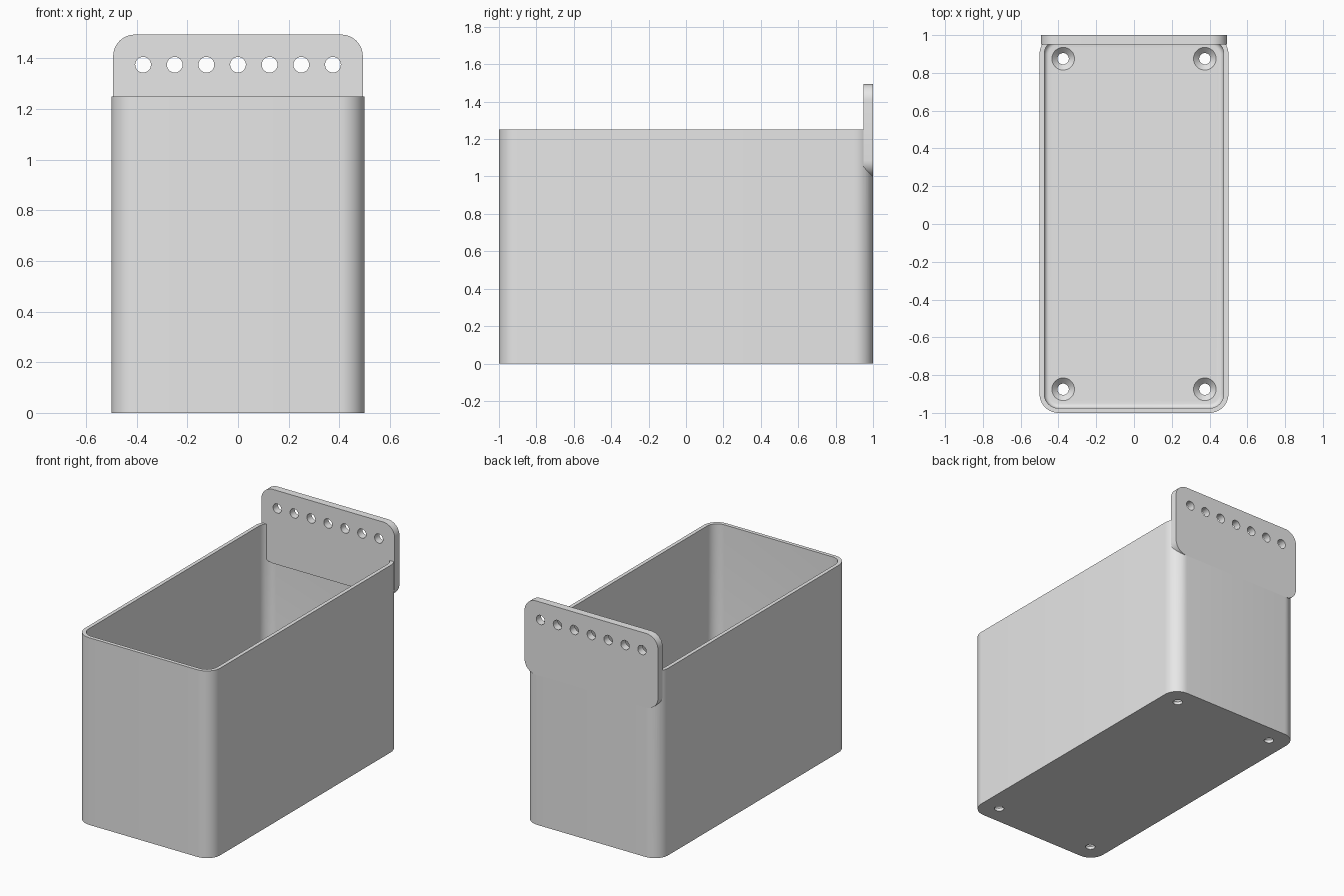
import bpy, bmesh, math
from mathutils import Vector

if "Cube" in bpy.data.objects:
    bpy.data.objects.remove(bpy.data.objects["Cube"], do_unlink=True)

grey = bpy.data.materials.new("light_grey_plastic")
grey.use_nodes = True
grey.diffuse_color = (0.8, 0.8, 0.8, 1)
grey.node_tree.nodes["Principled BSDF"].inputs["Base Color"].default_value = (0.8, 0.8, 0.8, 1)


def rounded(hx, hy, r, n=10):
    """Outline of a rounded rectangle, counter-clockwise."""
    pts = []
    for k, (sx, sy) in enumerate([(1, 1), (-1, 1), (-1, -1), (1, -1)]):
        for i in range(n + 1):
            a = (k + i / n) * math.pi / 2
            pts.append((sx * (hx - r) + r * math.cos(a), sy * (hy - r) + r * math.sin(a)))
    return pts


def circle(r, cx=0, cy=0, n=32):
    return [(cx + r * math.cos(2 * math.pi * i / n), cy + r * math.sin(2 * math.pi * i / n))
            for i in range(n)]


def flat(outline, z):
    return [Vector((x, y, z)) for x, y in outline]


def upright(outline, y):
    return [Vector((x, y, z)) for x, z in outline]


def loft(name, *solids):
    """Closed solids, each skinned through a list of rings."""
    bm = bmesh.new()
    for rings in solids:
        loops = [[bm.verts.new(p) for p in ring] for ring in rings]
        for a, b in zip(loops, loops[1:]):
            for i in range(len(a)):
                j = (i + 1) % len(a)
                bm.faces.new((a[i], a[j], b[j], b[i]))
        bm.faces.new(loops[0][::-1])
        bm.faces.new(loops[-1])
    bmesh.ops.recalc_face_normals(bm, faces=bm.faces)
    mesh = bpy.data.meshes.new(name)
    bm.to_mesh(mesh)
    bm.free()
    mesh.materials.append(grey)
    obj = bpy.data.objects.new(name, mesh)
    bpy.context.collection.objects.link(obj)
    return obj


def select(obj):
    bpy.ops.object.select_all(action="DESELECT")
    obj.select_set(True)
    bpy.context.view_layer.objects.active = obj


def cut(obj, cutter, keep=False):
    mod = obj.modifiers.new("cut", "BOOLEAN")
    mod.operation, mod.solver, mod.object = "DIFFERENCE", "EXACT", cutter
    select(obj)
    bpy.ops.object.modifier_apply(modifier=mod.name)
    if not keep:
        bpy.data.objects.remove(cutter, do_unlink=True)


HEIGHT, FLOOR, WALL, FILLET, CORNER = 1.25, 0.05, 0.025, 0.025, 0.1

# Open bin with rounded upright corners
bin_body = loft("bin_body", [flat(rounded(0.5, 1, CORNER), z) for z in (0, HEIGHT)])

# Cavity with a small fillet around the floor
rings = []
for i in range(7):
    a = i / 6 * math.pi / 2
    inset = WALL + FILLET * (1 - math.sin(a))
    rings.append(flat(rounded(0.5 - inset, 1 - inset, CORNER - inset),
                      FLOOR + FILLET * (1 - math.cos(a))))
rings.append(flat(rounded(0.5 - WALL, 1 - WALL, CORNER - WALL), HEIGHT + 0.1))
cut(bin_body, loft("cavity_cutter", rings))

# Countersunk screw holes in the floor
screw_profile = [(0.03, -0.1), (0.03, 0.02), (0.06, FLOOR), (0.06, FLOOR + 0.05)]
cut(bin_body, loft("screw_cutter", *[
    [flat(circle(r, sx * 0.375, sy * 0.875), z) for r, z in screw_profile]
    for sx in (-1, 1) for sy in (-1, 1)]))

# Rear mounting plate, let into the back wall
LOW, HIGH = 1.0, 1.494
outline = [(x, z + (LOW + HIGH) / 2) for x, z in rounded(0.493, (HIGH - LOW) / 2, 0.085)]
mounting_plate = loft("mounting_plate", [upright(outline, y) for y in (0.95, 1)])
cut(bin_body, mounting_plate, keep=True)

# Row of seven hanging holes
cut(mounting_plate, loft("hanging_hole_cutter", *[
    [upright(circle(0.031, i * 0.125, 1.375), y) for y in (0.9, 1.1)]
    for i in range(-3, 4)]))

for obj in (bin_body, mounting_plate):
    select(obj)
    bpy.ops.object.shade_smooth_by_angle(angle=math.radians(30))
